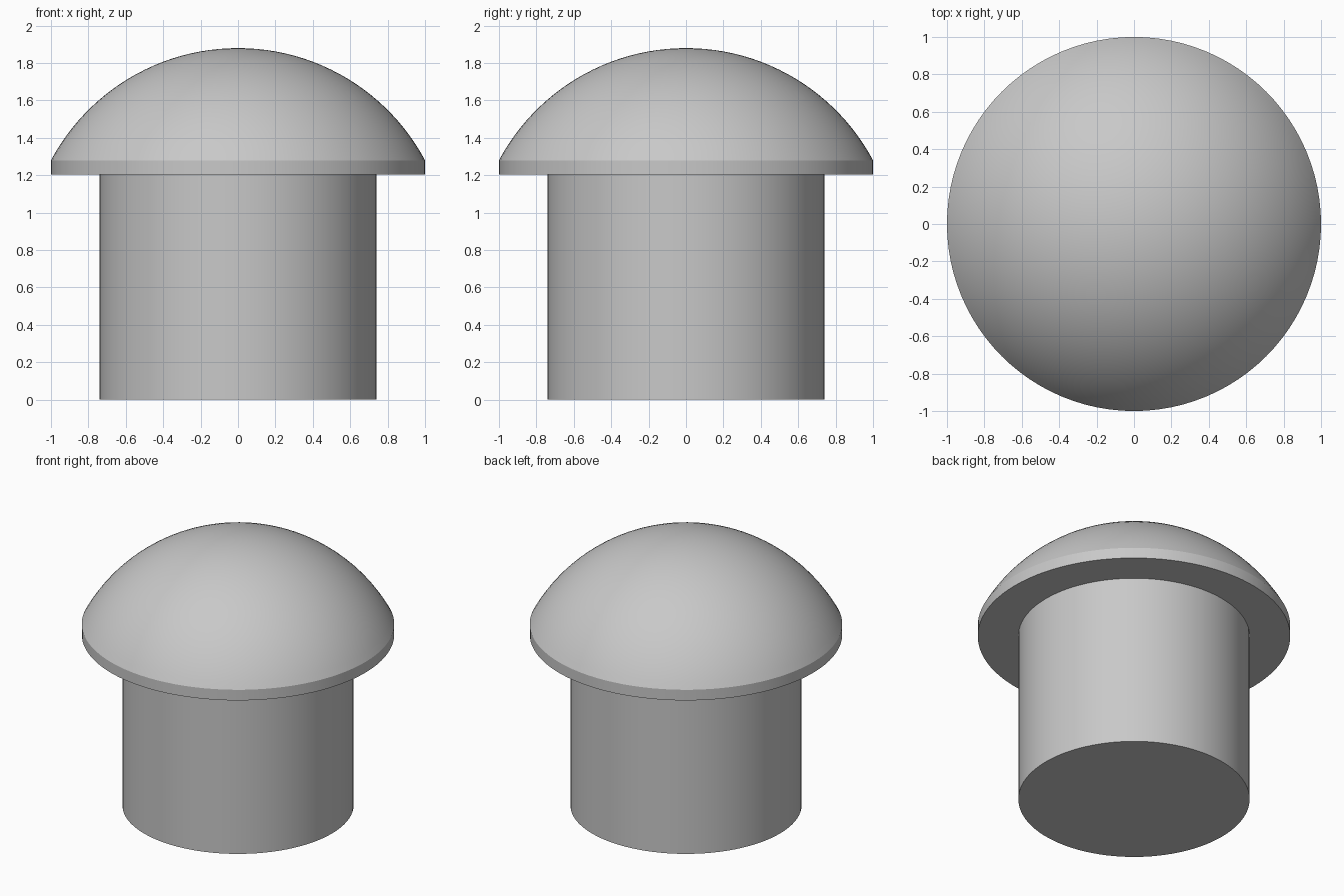
import bpy, bmesh, math

if "Cube" in bpy.data.objects:
    bpy.data.objects.remove(bpy.data.objects["Cube"], do_unlink=True)

SEGMENTS = 96
STEM_R, RIM_R = 0.74, 1.0
RIM_LOW, RIM_HIGH, TOP = 1.205, 1.28, 1.88

grey = bpy.data.materials.new("light grey")
grey.use_nodes = True
colour = (0.58, 0.58, 0.58, 1)
grey.diffuse_color = colour
grey.node_tree.nodes["Principled BSDF"].inputs["Base Color"].default_value = colour


def lathe(name, profile):
    """Revolve a list of (radius, height) points around the z axis."""
    bm = bmesh.new()
    verts = [bm.verts.new((r, 0, z)) for r, z in profile]
    edges = [bm.edges.new(pair) for pair in zip(verts, verts[1:])]
    bmesh.ops.spin(bm, geom=verts + edges, cent=(0, 0, 0), axis=(0, 0, 1),
                   angle=math.tau, steps=SEGMENTS, use_duplicate=False)
    bmesh.ops.remove_doubles(bm, verts=bm.verts, dist=0.0001)
    bmesh.ops.recalc_face_normals(bm, faces=bm.faces)
    # An open shell is oriented by its outermost faces, which point away from the axis
    outer = max(bm.faces, key=lambda f: f.calc_center_median().xy.length)
    if outer.normal.xy.dot(outer.calc_center_median().xy) < 0:
        bmesh.ops.reverse_faces(bm, faces=bm.faces)
    mesh = bpy.data.meshes.new(name)
    bm.to_mesh(mesh)
    bm.free()
    mesh.materials.append(grey)
    obj = bpy.data.objects.new(name, mesh)
    bpy.context.collection.objects.link(obj)
    bpy.ops.object.select_all(action="DESELECT")
    obj.select_set(True)
    bpy.context.view_layer.objects.active = obj
    bpy.ops.object.shade_smooth_by_angle(angle=math.radians(20))
    return obj


# Stem: straight cylinder with a flat base
lathe("stem", [(0, 0), (STEM_R, 0), (STEM_R, RIM_LOW)])

# Cap: flat underside, short upright rim and a spherical dome
rise = TOP - RIM_HIGH
dome_r = (RIM_R ** 2 + rise ** 2) / (2 * rise)
sweep = math.asin(RIM_R / dome_r)
steps = 24
dome = [(dome_r * math.sin(a), TOP - dome_r + dome_r * math.cos(a))
        for a in (sweep * (1 - i / steps) for i in range(steps + 1))]
lathe("cap", [(STEM_R, RIM_LOW), (RIM_R, RIM_LOW)] + dome)
